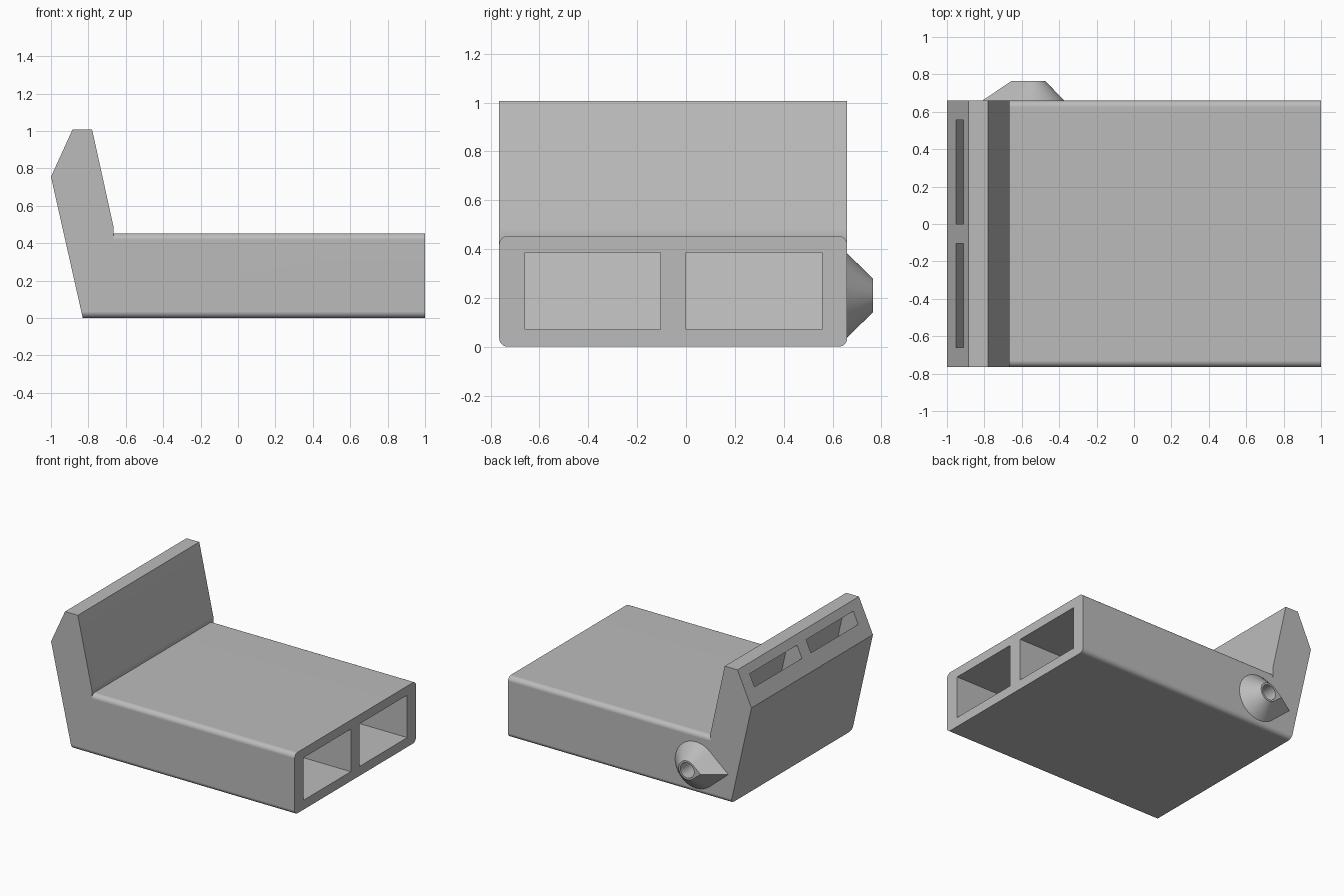
import bpy, bmesh, math
from mathutils import Vector

cube = bpy.data.objects.get("Cube")
if cube:
    bpy.data.objects.remove(cube)

grey = bpy.data.materials.new("light grey")
grey.use_nodes = True
GREY = (0.5, 0.5, 0.5, 1)
grey.diffuse_color = GREY
grey.node_tree.nodes["Principled BSDF"].inputs["Base Color"].default_value = GREY

FRONT, BACK = -0.765, 0.66
LEAN = 0.225          # sideways lean of the upright wall per unit of height
BOSS = (-0.545, 0.21)  # centre of the side boss in x and z


def finish(name, bm):
    bmesh.ops.recalc_face_normals(bm, faces=bm.faces)
    mesh = bpy.data.meshes.new(name)
    bm.to_mesh(mesh)
    bm.free()
    mesh.materials.append(grey)
    obj = bpy.data.objects.new(name, mesh)
    bpy.context.collection.objects.link(obj)
    return obj


def loft(name, loops):
    """Skin between equal-length point loops and cap both ends."""
    bm = bmesh.new()
    rings = [[bm.verts.new(p) for p in loop] for loop in loops]
    n = len(rings[0])
    for a, b in zip(rings, rings[1:]):
        for i in range(n):
            j = (i + 1) % n
            bm.faces.new((a[i], a[j], b[j], b[i]))
    bm.faces.new(rings[0])
    bm.faces.new(rings[-1])
    return finish(name, bm)


def prism(name, profile, y0, y1):
    """Extrude an x-z profile along y."""
    return loft(name, [[(x, y, z) for x, z in profile] for y in (y0, y1)])


def combine(target, other, operation):
    mod = target.modifiers.new("combine", 'BOOLEAN')
    mod.operation, mod.solver, mod.object = operation, 'EXACT', other
    bpy.ops.object.select_all(action='DESELECT')
    bpy.context.view_layer.objects.active = target
    target.select_set(True)
    bpy.ops.object.modifier_apply(modifier=mod.name)
    bpy.data.objects.remove(other)


def rounded_section(x, radius=0.035, height=0.453, steps=8):
    corners = [(BACK, height), (FRONT, height), (FRONT, 0), (BACK, 0)]
    points = []
    for k, (y, z) in enumerate(corners):
        cy = y - math.copysign(radius, y)
        cz = z - radius if z else radius
        for s in range(steps + 1):
            a = (k + s / steps) * math.pi / 2
            points.append((x, cy + radius * math.cos(a), cz + radius * math.sin(a)))
    return points


def teardrop(y, radius, reach, steps=40):
    """Circle with tangents meeting in a point towards -x."""
    half = math.pi - math.acos(radius / reach)
    angles = [-half + 2 * half * s / steps for s in range(steps + 1)]
    cx, cz = BOSS
    return [(cx + radius * math.cos(a), y, cz + radius * math.sin(a))
            for a in angles] + [(cx - reach, y, cz)]


# Rounded duct, with its left end following the lean of the wall
def leaning(p):
    return (-0.83 - LEAN * p[2], p[1], p[2])


duct = loft("duct_body", [[leaning(p) for p in rounded_section(0)], rounded_section(1)])

# Upright wall with a chamfered top
wall = prism("upright_wall", [
    (-0.83 - LEAN * 0.1, 0.1), (-0.665, 0.1), (-0.665, 0.485),
    (-0.78, 1.007), (-0.885, 1.007), (-0.83 - LEAN * 0.755, 0.755)], FRONT, BACK)
combine(duct, wall, 'UNION')

# Pointed boss on the back side
boss = loft("side_boss", [teardrop(BACK - 0.03, 0.172, 0.265),
                          teardrop(BACK, 0.172, 0.265),
                          teardrop(0.765, 0.07, 0.11)])
combine(duct, boss, 'UNION')

# Two air channels running from the open end up to the slots
channel = [(1.1, 0.07), (-0.774, 0.07), (-0.952, 0.859), (-0.979, 0.872),
           (-0.939, 0.959), (-0.912, 0.946), (-0.834, 0.935), (-0.71, 0.385), (1.1, 0.385)]
for y0, y1 in ((-0.66, -0.105), (0, 0.557)):
    combine(duct, prism("channel_cutter", channel, y0, y1), 'DIFFERENCE')

# Round hole through the boss into the channel
hole = [[(BOSS[0] + 0.056 * math.cos(i * math.tau / 40), y,
          BOSS[1] + 0.056 * math.sin(i * math.tau / 40)) for i in range(40)]
        for y in (0.5, 0.85)]
combine(duct, loft("hole_cutter", hole), 'DIFFERENCE')

# Smooth the rounded parts, keep flat faces flat
bpy.ops.object.shade_smooth_by_angle(angle=math.radians(25))
weighted = duct.modifiers.new("weighted normals", 'WEIGHTED_NORMAL')
weighted.keep_sharp = True
